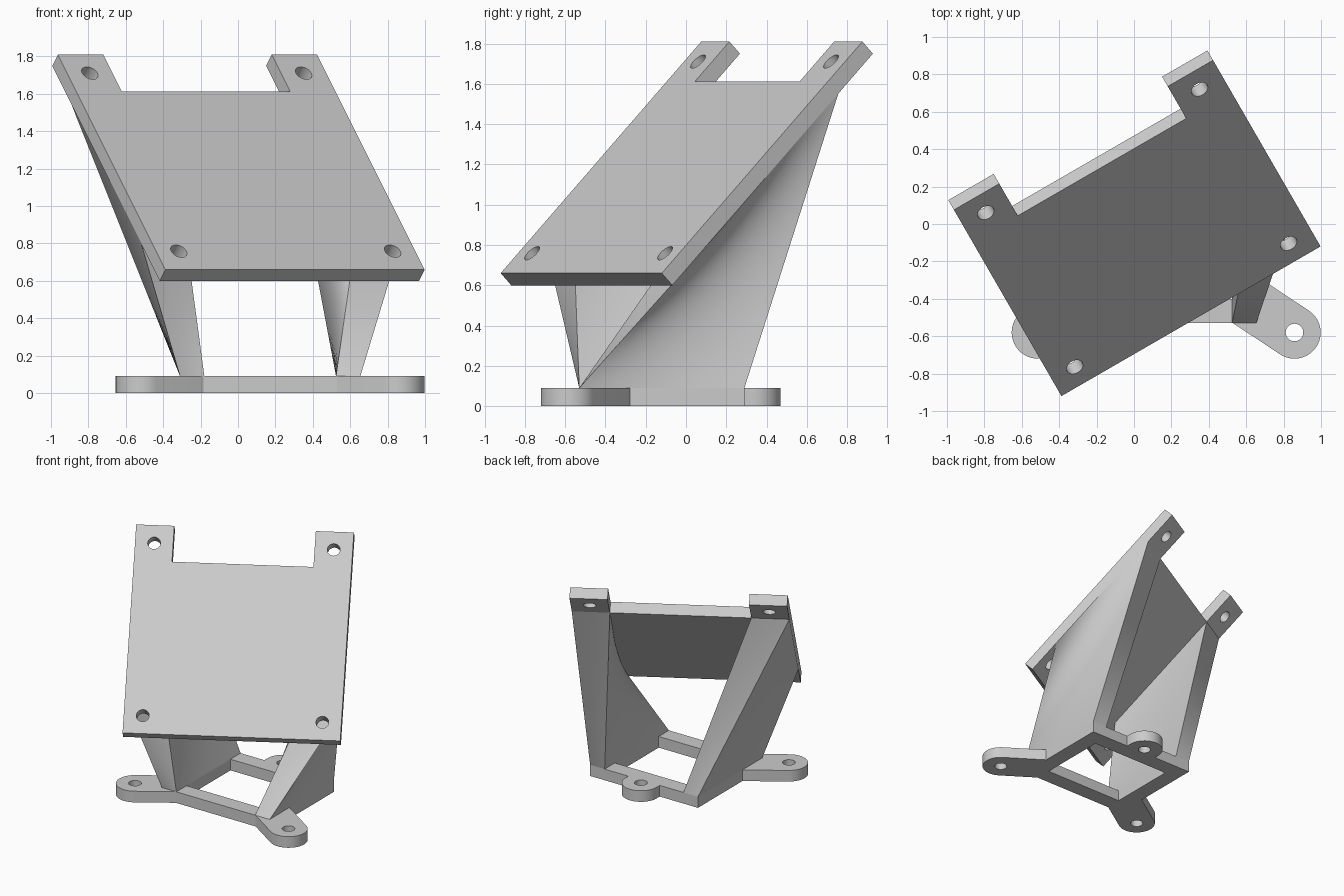
import bpy, bmesh
from math import radians, cos, sin, sqrt
from mathutils import Vector, Matrix

cube = bpy.data.objects.get("Cube")
if cube:
    bpy.data.objects.remove(cube, do_unlink=True)

grey = bpy.data.materials.new("light grey")
grey.use_nodes = True
colour = (0.6, 0.6, 0.6, 1)
grey.diffuse_color = colour
grey.node_tree.nodes["Principled BSDF"].inputs["Base Color"].default_value = colour


def arc(cx, cy, r, start, end, n=24):
    angles = [radians(start + (end - start) * i / n) for i in range(n + 1)]
    return [(cx + r * cos(a), cy + r * sin(a)) for a in angles]


def circle(cx, cy, r):
    return arc(cx, cy, r, 0, 360, 32)[:-1]


def finish(name, bm):
    """Turn a bmesh into a shaded, coloured object."""
    bmesh.ops.remove_doubles(bm, verts=bm.verts, dist=0.0001)
    bmesh.ops.recalc_face_normals(bm, faces=bm.faces)
    mesh = bpy.data.meshes.new(name)
    bm.to_mesh(mesh)
    bm.free()
    mesh.materials.append(grey)
    obj = bpy.data.objects.new(name, mesh)
    bpy.context.collection.objects.link(obj)
    bpy.ops.object.select_all(action='DESELECT')
    obj.select_set(True)
    bpy.context.view_layer.objects.active = obj
    bpy.ops.object.shade_smooth_by_angle(angle=radians(30))
    return obj


def slab(name, loops, thickness, matrix):
    """Extrude an outline with holes; the top face lies on the matrix's plane."""
    curve = bpy.data.curves.new(name + "_outline", 'CURVE')
    curve.dimensions = '2D'
    curve.fill_mode = 'BOTH'
    curve.extrude = thickness / 2
    for loop in loops:
        spline = curve.splines.new('POLY')
        spline.points.add(len(loop) - 1)
        for point, (x, y) in zip(spline.points, loop):
            point.co = (x, y, 0, 1)
        spline.use_cyclic_u = True
    helper = bpy.data.objects.new(name + "_outline", curve)
    bpy.context.collection.objects.link(helper)
    bpy.context.view_layer.update()
    mesh = bpy.data.meshes.new_from_object(
        helper.evaluated_get(bpy.context.evaluated_depsgraph_get()))
    bm = bmesh.new()
    bm.from_mesh(mesh)
    bm.transform(matrix @ Matrix.Translation((0, 0, -thickness / 2)))
    bpy.data.objects.remove(helper, do_unlink=True)
    bpy.data.curves.remove(curve)
    bpy.data.meshes.remove(mesh)
    return finish(name, bm)


# Base frame with two splayed front ears and one round back ear
centre_x, half_w, front, back, bar = 0.172, 0.482, -0.53, 0.29, 0.13
base_h, ear_r, hole_r = 0.09, 0.14, 0.047
ear_x, ear_y, back_ear_y = 0.686, -0.58, 0.33
right = [(0.357, front)] + arc(ear_x, ear_y, ear_r, -123, 57)
right += [(half_w, -0.277), (half_w, back), (ear_r, back)]
right += arc(0, back_ear_y, ear_r, 0, 90, 12)
outline = right + [(-x, y) for x, y in reversed(right[:-1])]
inner = half_w - bar
opening = [(-inner, front + bar), (inner, front + bar),
           (inner, back - bar), (-inner, back - bar)]
holes = [circle(x, y, hole_r) for x, y in
         ((ear_x, ear_y), (-ear_x, ear_y), (0, back_ear_y))]
slab("base_frame", [outline, opening] + holes, base_h,
     Matrix.Translation((centre_x, 0, base_h)))

# Mounting plate, turned 30 degrees and tilted 45, with a notched back edge
width, length, thick, tab = 1.6, 1.626, 0.085, 0.28
across = Vector((cos(radians(30)), 0.5, 0))
level = Vector((-0.5, cos(radians(30)), 0))
slope = (level + Vector((0, 0, 1))) / sqrt(2)
normal = across.cross(slope)
origin = Vector((-0.388, -0.92, 0.66))
place = Matrix((across, slope, normal)).transposed().to_4x4()
place.translation = origin
plate = [(0, 0), (width, 0), (width, length), (width - tab, length),
         (width - tab, length - tab), (tab, length - tab), (tab, length), (0, length)]
inset = tab / 2
plate_holes = [circle(x, y, hole_r) for x in (inset, width - inset)
               for y in (inset, length - inset)]
slab("mounting_plate", [plate] + plate_holes, thick, place)


def rectangle(x0, x1, y0, y1):
    return [(x0, y0), (x1, y0), (x1, y1), (x0, y1)]


def leg(name, foot_x, top_u, steps=24):
    """Ruled loft from a foot on the base to a twisted pad under the plate."""
    foot = [Vector((x, y, base_h)) for x, y in rectangle(*foot_x, front, back)]
    pad = [place @ Vector((x, y, -thick))
           for x, y in rectangle(*top_u, tab, length - tab)]
    bm = bmesh.new()
    for side in range(4):
        nxt = (side + 1) % 4
        grid = []
        for i in range(steps + 1):
            a = foot[side].lerp(pad[side], i / steps)
            b = foot[nxt].lerp(pad[nxt], i / steps)
            grid.append([bm.verts.new(a.lerp(b, j / steps)) for j in range(steps + 1)])
        for i in range(steps):
            for j in range(steps):
                bm.faces.new((grid[i][j], grid[i][j + 1],
                              grid[i + 1][j + 1], grid[i + 1][j]))
    return finish(name, bm)


# Twisted legs on both sides
leg("right_leg", (centre_x - half_w, centre_x - inner), (0, tab))
leg("left_leg", (centre_x + inner, centre_x + half_w), (width - tab, width))
